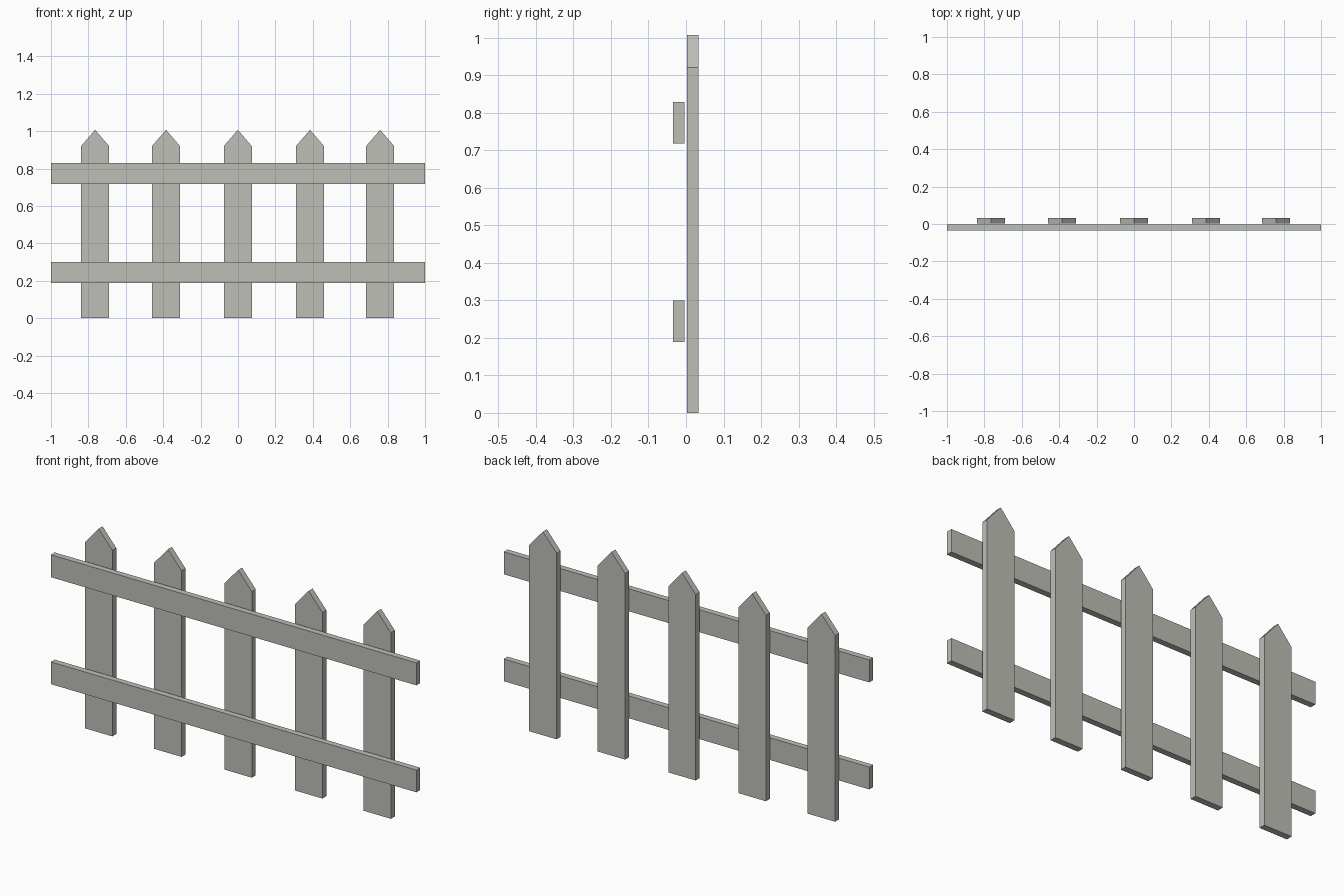
import bpy

if "Cube" in bpy.data.objects:
    bpy.data.objects.remove(bpy.data.objects["Cube"])

paint = bpy.data.materials.new("weathered_grey")
paint.diffuse_color = (0.52, 0.52, 0.48, 1)
paint.use_nodes = True
paint.node_tree.nodes["Principled BSDF"].inputs["Base Color"].default_value = paint.diffuse_color


def extrude_profile(name, profile, y0, y1):
    """Solid from an x-z outline (anticlockwise seen from the front), y0 to y1."""
    n = len(profile)
    verts = [(x, y0, z) for x, z in profile] + [(x, y1, z) for x, z in profile]
    faces = [tuple(range(n)), tuple(range(2 * n - 1, n - 1, -1))]
    faces += [(i, i + n, (i + 1) % n + n, (i + 1) % n) for i in range(n)]
    mesh = bpy.data.meshes.new(name)
    mesh.from_pydata(verts, [], faces)
    mesh.materials.append(paint)
    obj = bpy.data.objects.new(name, mesh)
    bpy.context.collection.objects.link(obj)
    return obj


# Pointed pickets
HALF, SHOULDER, TIP = 0.075, 0.92, 1.007
for i, x in enumerate((-0.764, -0.385, -0.001, 0.385, 0.76)):
    outline = [(x - HALF, 0), (x + HALF, 0), (x + HALF, SHOULDER),
               (x, TIP), (x - HALF, SHOULDER)]
    extrude_profile(f"picket_{i + 1}", outline, 0.002, 0.033)

# Horizontal rails in front of the pickets
for name, z0, z1 in (("lower_rail", 0.189, 0.299), ("upper_rail", 0.718, 0.829)):
    extrude_profile(name, [(-1, z0), (1, z0), (1, z1), (-1, z1)], -0.034, -0.004)
